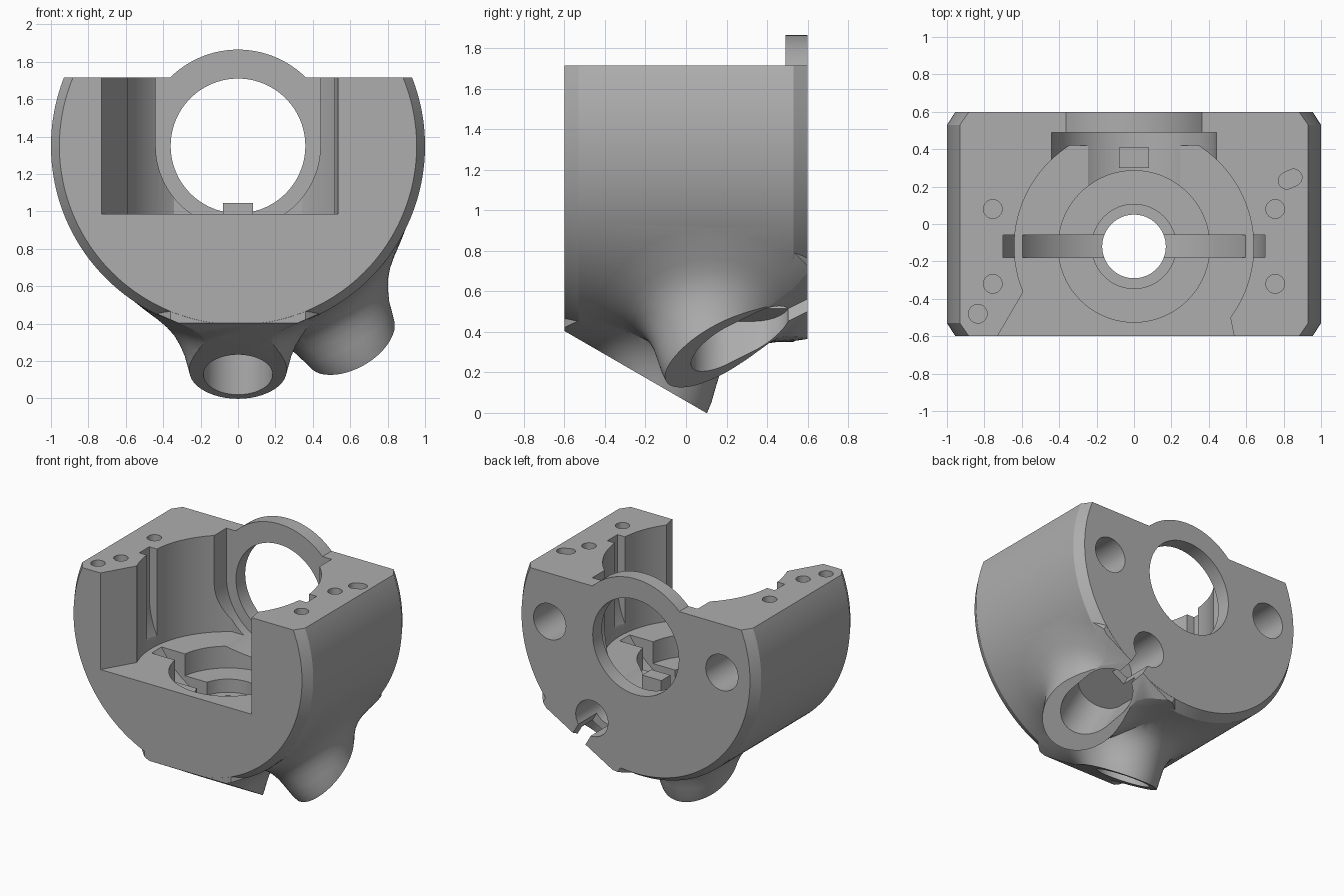
import bpy, bmesh
from math import pi, cos, sin, sqrt, radians
from mathutils import Matrix

if "Cube" in bpy.data.objects:
    bpy.data.objects.remove(bpy.data.objects["Cube"], do_unlink=True)

AXIS_Z = 1.35          # height of the main horizontal bore
WELL_Y = -0.12         # y of the vertical bore
TAN = sin(pi / 6) / cos(pi / 6)
TO_AXIS = Matrix.Translation((0, 0, AXIS_Z))
# Turns a downward feature by 30 degrees around the main bore
TURN = TO_AXIS @ Matrix.Rotation(radians(-30), 4, 'Y') @ TO_AXIS.inverted()
FLIP = Matrix.Scale(-1, 4, (0, 1, 0))

grey = bpy.data.materials.new("grey")
grey.use_nodes = True
colour = (0.42, 0.42, 0.42, 1)
grey.diffuse_color = colour
grey.node_tree.nodes["Principled BSDF"].inputs["Base Color"].default_value = colour


def loft(name, rings, matrix=None):
    """Closed solid through rings with equal point counts."""
    bm = bmesh.new()
    loops = [[bm.verts.new(p) for p in ring] for ring in rings]
    n = len(loops[0])
    for a, b in zip(loops, loops[1:]):
        for i in range(n):
            j = (i + 1) % n
            bm.faces.new((a[i], a[j], b[j], b[i]))
    bm.faces.new(loops[0])
    bm.faces.new(loops[-1])
    if matrix:
        bm.transform(matrix)
    bmesh.ops.recalc_face_normals(bm, faces=bm.faces)
    mesh = bpy.data.meshes.new(name)
    bm.to_mesh(mesh)
    bm.free()
    mesh.materials.append(grey)
    obj = bpy.data.objects.new(name, mesh)
    bpy.context.collection.objects.link(obj)
    return obj


def prism(name, pts, axis, lo, hi, matrix=None):
    """Outline extruded along one axis."""
    place = {'x': lambda u, v, d: (d, u, v),
             'y': lambda u, v, d: (u, d, v),
             'z': lambda u, v, d: (u, v, d)}[axis]
    return loft(name, [[place(u, v, d) for u, v in pts] for d in (lo, hi)], matrix)


def arc(cx, cy, r, start=0, sweep=360, n=96):
    steps = n if sweep == 360 else n + 1
    return [(cx + r * cos(radians(start + sweep * i / n)),
             cy + r * sin(radians(start + sweep * i / n))) for i in range(steps)]


def rect(x0, x1, y0, y1):
    return [(x0, y0), (x1, y0), (x1, y1), (x0, y1)]


def u_shape(r):
    """Half circle around the main bore, open to the top."""
    return arc(0, AXIS_Z, r, 180, 180) + [(r, 2.1), (-r, 2.1)]


def combine(target, tool, operation='DIFFERENCE'):
    mod = target.modifiers.new(tool.name, 'BOOLEAN')
    mod.operation, mod.solver, mod.object = operation, 'EXACT', tool
    bpy.context.view_layer.objects.active = target
    bpy.ops.object.modifier_apply(modifier=mod.name)
    bpy.data.objects.remove(tool, do_unlink=True)


def boss(name, matrix):
    """Flared round boss that blends into the cylindrical body."""
    rings = [[(x, y, -0.2) for x, y in arc(0, WELL_Y, 0.2)]]
    for r, h in ((0.22, 0.36), (0.245, 0.3), (0.265, 0.23), (0.285, 0.165), (0.31, 0.115),
                 (0.34, 0.075), (0.38, 0.045), (0.43, 0.025), (0.5, 0.01), (0.6, -0.004)):
        rings.append([(x, y, AXIS_Z - sqrt(1 - x * x) - h) for x, y in arc(0, WELL_Y, r)])
    rings.append([(x, y, 0.9) for x, y in arc(0, WELL_Y, 0.6)])
    obj = loft(name, rings, matrix)
    combine(obj, prism("trim", rect(-2, 2, -1, 3), 'y', -0.599, 0.599), 'INTERSECT')
    return obj


# Chamfered drum with a flat top
drum = [(0.955, -0.6), (1, -0.53), (1, 0.53), (0.955, 0.6)]
body = loft("housing", [[(x, y, z) for x, z in arc(0, AXIS_Z, r, n=192)] for r, y in drum])
combine(body, prism("top_cut", rect(-2, 2, 1.715, 3), 'y', -1, 1))

# Two bosses, each trimmed by a slanted plane
slope = [(y, -TAN * (y - 0.1)) for y in (-0.8, 0.4)] + [(0.4, -0.5), (-0.8, -0.5)]
for name, matrix in (("lower_boss", Matrix()), ("side_boss", TURN @ FLIP)):
    combine(body, boss(name, matrix), 'UNION')
for matrix in (Matrix(), TURN @ FLIP):
    combine(body, prism("slant_cut", slope, 'x', -0.65, 0.65, matrix))

# Raised collar at the back
combine(body, prism("collar", arc(0, AXIS_Z, 0.515), 'y', 0.49, 0.6), 'UNION')

# Round well with a flat rear and an opening to the front
well = prism("well", arc(0, WELL_Y, 0.64), 'z', 0.985, 1.8)
combine(well, prism("well_rear", rect(-1, 1, 0.42, 1), 'z', 0.5, 2))
combine(body, well)
opening = [(-0.59, -0.36), (-0.73, -0.6), (-0.73, -0.7), (0.535, -0.7),
           (0.535, -0.6), (0.515, -0.5), (0.4, -0.3), (-0.4, -0.3)]
combine(body, prism("front_opening", opening, 'z', 0.985, 1.8))

# Recess before the collar, and the disc groove across the well
combine(body, prism("collar_recess", u_shape(0.44), 'y', 0.2, 0.49))
combine(body, prism("disc_groove", u_shape(0.7), 'y', -0.18, -0.06))

# Stepped vertical bore
for r, lo, hi in ((0.405, 0.82, 1.2), (0.225, 0.72, 1.2), (0.17, -0.3, 1.2), (0.185, -0.3, 0.5)):
    combine(body, prism("bore_step", arc(0, WELL_Y, r), 'z', lo, hi))

# Small locating tab behind the bore
combine(body, prism("tab", rect(-0.08, 0.08, 0.3, 0.41), 'z', 0.9, 1.045), 'UNION')

# Main bore and the two blind holes in the back
combine(body, prism("main_bore", arc(0, AXIS_Z, 0.36), 'y', 0.43, 0.8))
for side in (-1, 1):
    combine(body, prism("back_hole", arc(side * 0.72, AXIS_Z, 0.135, n=48), 'y', 0.25, 0.8))

# Side boss: oval pocket, cable hole and the slot that joins them
oval = arc(0, 0.33, 0.185, 0, 180, 32) + arc(0, 0.21, 0.185, 180, 180, 32)
combine(body, prism("oval_pocket", oval, 'z', -0.3, 0.42, TURN))
combine(body, prism("cable_hole", arc(0, 0.615, 0.135, n=48), 'y', 0.25, 0.8, TURN))
combine(body, prism("cable_slot", rect(-0.06, 0.06, -0.1, 0.6), 'y', 0.38, 0.8, TURN))

# Screw and pin holes in the top
for x, y in ((0.755, 0.08), (-0.755, 0.08), (0.755, -0.32), (-0.755, -0.32), (-0.835, -0.48)):
    combine(body, prism("screw_hole", arc(x, y, 0.05, n=32), 'z', 1.55, 1.8))
pin = arc(0.02, 0, 0.045, -90, 180, 12) + arc(-0.02, 0, 0.045, 90, 180, 12)
spin = Matrix.Translation((0.835, 0.24, 0)) @ Matrix.Rotation(radians(25), 4, 'Z')
combine(body, prism("pin_slot", pin, 'z', 1.6, 1.8, spin))

# Smooth curved walls, crisp edges
bpy.ops.object.select_all(action='DESELECT')
body.select_set(True)
bpy.context.view_layer.objects.active = body
bpy.ops.object.shade_smooth_by_angle(angle=radians(25))
